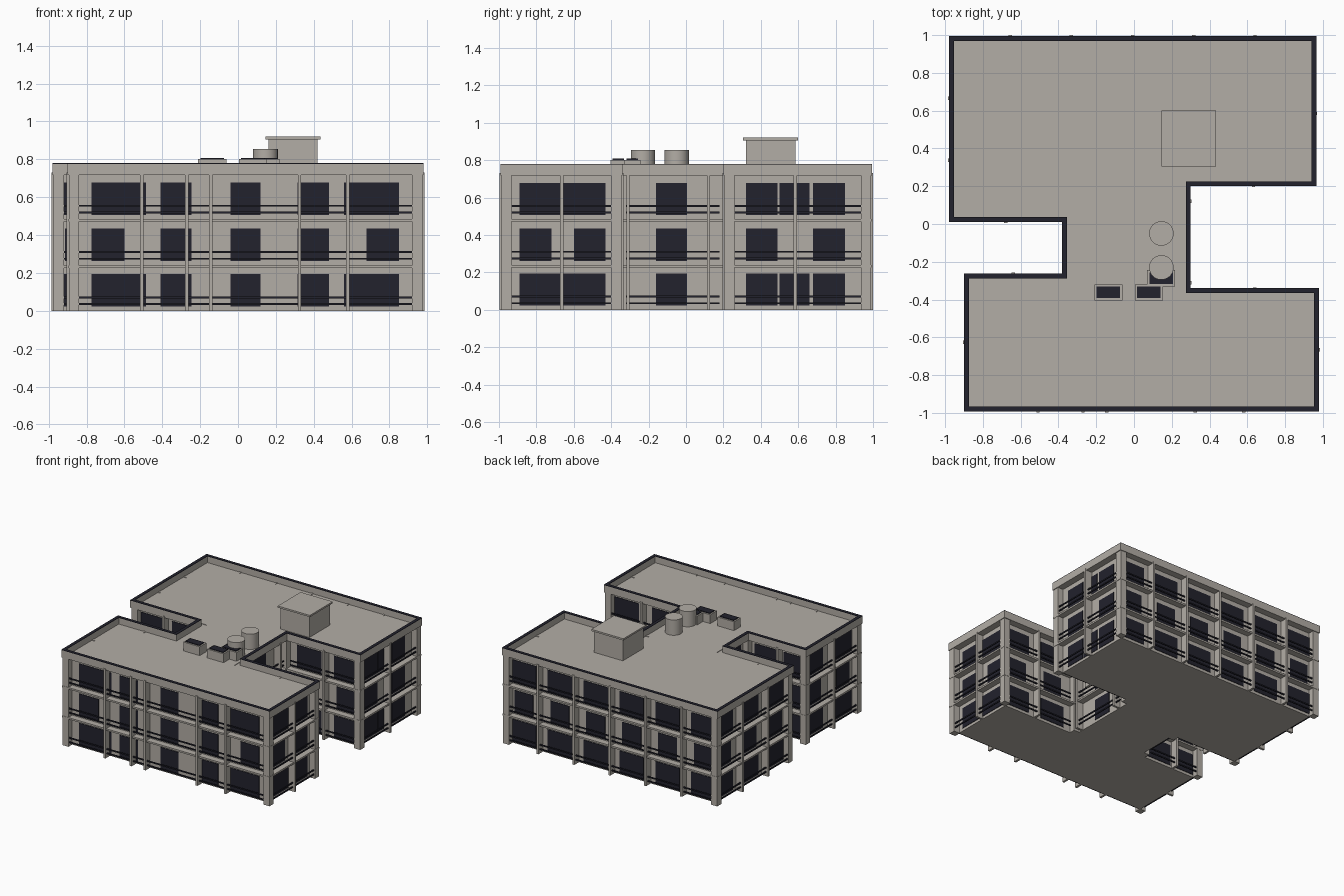
import bpy, bmesh
from mathutils import Vector

if "Cube" in bpy.data.objects:
    bpy.data.objects.remove(bpy.data.objects["Cube"], do_unlink=True)


def material(name, rgb):
    m = bpy.data.materials.new(name)
    m.use_nodes = True
    colour = (*rgb, 1)
    m.diffuse_color = colour
    m.node_tree.nodes["Principled BSDF"].inputs["Base Color"].default_value = colour
    return m


CONCRETE = material("warm_concrete", (0.45, 0.42, 0.38))
DARK = material("dark_glass", (0.016, 0.016, 0.026))


def finish(name, bm, mat):
    bmesh.ops.recalc_face_normals(bm, faces=bm.faces)
    mesh = bpy.data.meshes.new(name)
    bm.to_mesh(mesh)
    bm.free()
    mesh.materials.append(mat)
    obj = bpy.data.objects.new(name, mesh)
    bpy.context.collection.objects.link(obj)
    return obj


def boxes(name, items, mat):
    """One object from many (low corner, high corner) boxes."""
    bm = bmesh.new()
    for lo, hi in items:
        lo, hi = Vector(lo), Vector(hi)
        verts = bmesh.ops.create_cube(bm, size=1)["verts"]
        for v in verts:
            v.co = (lo + hi) / 2 + v.co * (hi - lo)
    return finish(name, bm, mat)


def prism(name, outline, z0, z1, mat):
    bm = bmesh.new()
    face = bm.faces.new([bm.verts.new((p.x, p.y, z0)) for p in outline])
    ext = bmesh.ops.extrude_face_region(bm, geom=[face], use_keep_orig=True)["geom"]
    for v in ext:
        if isinstance(v, bmesh.types.BMVert):
            v.co.z = z1
    return finish(name, bm, mat)


def ring(name, outer, inner, z0, z1, mat):
    bm = bmesh.new()
    loops = [[bm.verts.new((p.x, p.y, z)) for p in line]
             for line, z in ((outer, z0), (outer, z1), (inner, z1), (inner, z0))]
    n = len(outer)
    for a, b in zip(loops, loops[1:] + loops[:1]):
        for i in range(n):
            j = (i + 1) % n
            bm.faces.new((a[i], a[j], b[j], b[i]))
    return finish(name, bm, mat)


# Stepped footprint, counter-clockwise from the front right corner
PLAN = [Vector(p) for p in (
    (-0.9, -0.992), (0.98, -0.992), (0.98, -0.34), (0.3, -0.34),
    (0.3, 0.2), (0.965, 0.2), (0.965, 0.995), (-0.98, 0.995),
    (-0.98, 0.01), (-0.38, 0.01), (-0.38, -0.262), (-0.9, -0.262))]
N = len(PLAN)
RECESS = 0.055
FLOORS = (0, 0.24, 0.485)


def inward(i):
    d = (PLAN[(i + 1) % N] - PLAN[i]).normalized()
    return Vector((-d.y, d.x))


def inset(d):
    return [p + (inward(i) + inward(i - 1)) * d for i, p in enumerate(PLAN)]


def wall_box(i, a, b, d0, d1, z0, z1):
    """Box on wall i from a to b along it, between depths d0 and d1."""
    n = inward(i)
    corners = []
    for along, d in ((a, d0), (b, d1)):
        q = PLAN[i] + n * d
        corners.append((along, q.y) if abs(n.y) > 0.5 else (q.x, along))
    (x0, y0), (x1, y1) = corners
    return ((min(x0, x1), min(y0, y1), z0), (max(x0, x1), max(y0, y1), z1))


def span(i):
    axis = 0 if abs(inward(i).y) > 0.5 else 1
    return sorted((PLAN[i][axis], PLAN[(i + 1) % N][axis]))


def even(i, bays):
    """Evenly spaced columns with a window in each bay."""
    lo, hi = span(i)
    step = (hi - lo) / bays
    mids = [lo + step * (k + 0.5) for k in range(bays)]
    return ([lo + step * k for k in range(1, bays)],
            [(m - 0.11, m + 0.11) for m in mids],
            [(m - 0.085, m + 0.085) for m in mids])


# Per wall: column places, windows on outer floors, windows on the middle floor
layout = {i: even(i, n) for i, n in
          {2: 2, 4: 2, 6: 6, 7: 3, 8: 2, 9: 1, 10: 2, 11: 2}.items()}
side = [(-0.41, -0.245), (-0.04, 0.12), (0.315, 0.48)]
layout[0] = ([-0.508, -0.27, -0.145, 0.325, 0.58],
             [(-0.775, -0.485), (0.56, 0.85)] + side,
             [(-0.775, -0.6), (0.68, 0.85)] + side)
layout[1] = ([-0.665], [(-0.89, -0.43)], [(-0.89, -0.72), (-0.6, -0.43)])
layout[3] = ([-0.31, 0.12], [(-0.16, 0.005)], [(-0.16, 0.005)])
layout[5] = ([0.585], [(0.32, 0.49), (0.5, 0.66), (0.68, 0.85)],
             [(0.32, 0.49), (0.68, 0.85)])

columns, windows, rails, pillars = [], [], [], []
for i, (posts, outer_win, middle_win) in layout.items():
    lo, hi = span(i)
    for c in posts:
        columns.append(wall_box(i, c - 0.009, c + 0.009, -0.005, RECESS + 0.01, 0, 0.73))
    for k, z in enumerate(FLOORS):
        for a, b in (middle_win if k == 1 else outer_win):
            windows.append(wall_box(i, a, b, RECESS - 0.004, RECESS + 0.004,
                                    z + 0.022, z + 0.194))
        for h in (0.035, 0.07):
            rails.append(wall_box(i, lo + 0.02, hi - 0.02, 0.012, 0.02,
                                  z + h - 0.005, z + h + 0.005))

# Corner pillars between the outer line and the recessed wall
for p, q in zip(inset(0.006), inset(RECESS + 0.005)):
    pillars.append(((min(p.x, q.x), min(p.y, q.y), 0), (max(p.x, q.x), max(p.y, q.y), 0.725)))

# Building body, balcony slabs and parapet
prism("recessed_walls", inset(RECESS), 0, 0.73, CONCRETE)
for k, z in enumerate(FLOORS[1:]):
    prism(f"balcony_slab_{k + 1}", inset(0.004), z - 0.014, z, CONCRETE)
prism("roof_slab", inset(0.01), 0.718, 0.726, CONCRETE)
ring("parapet", PLAN, inset(0.026), 0.718, 0.776, CONCRETE)
ring("parapet_coping", PLAN, inset(0.026), 0.776, 0.78, DARK)
boxes("columns", columns, CONCRETE)
boxes("corner_pillars", pillars, CONCRETE)
boxes("windows", windows, DARK)
boxes("balcony_rails", rails, DARK)

# Rooftop stair hut
boxes("stair_hut", [((0.16, 0.32, 0.72), (0.42, 0.585, 0.906)),
                    ((0.145, 0.305, 0.906), (0.435, 0.6, 0.92))], CONCRETE)

# Water tanks
for k, y in enumerate((-0.05, -0.23)):
    bpy.ops.mesh.primitive_cylinder_add(vertices=32, radius=0.065, depth=0.13,
                                        location=(0.145, y, 0.79))
    tank = bpy.context.object
    tank.name = f"water_tank_{k + 1}"
    tank.data.materials.append(CONCRETE)
    bpy.ops.object.shade_smooth_by_angle()

# Ventilation units with dark grilles
units, grilles = [], []
for x, y in ((-0.21, -0.405), (0.005, -0.405), (0.07, -0.33)):
    units.append(((x, y, 0.72), (x + 0.148, y + 0.086, 0.802)))
    grilles.append(((x + 0.012, y + 0.012, 0.8), (x + 0.136, y + 0.074, 0.808)))
boxes("ventilation_units", units, CONCRETE)
boxes("ventilation_grilles", grilles, DARK)
